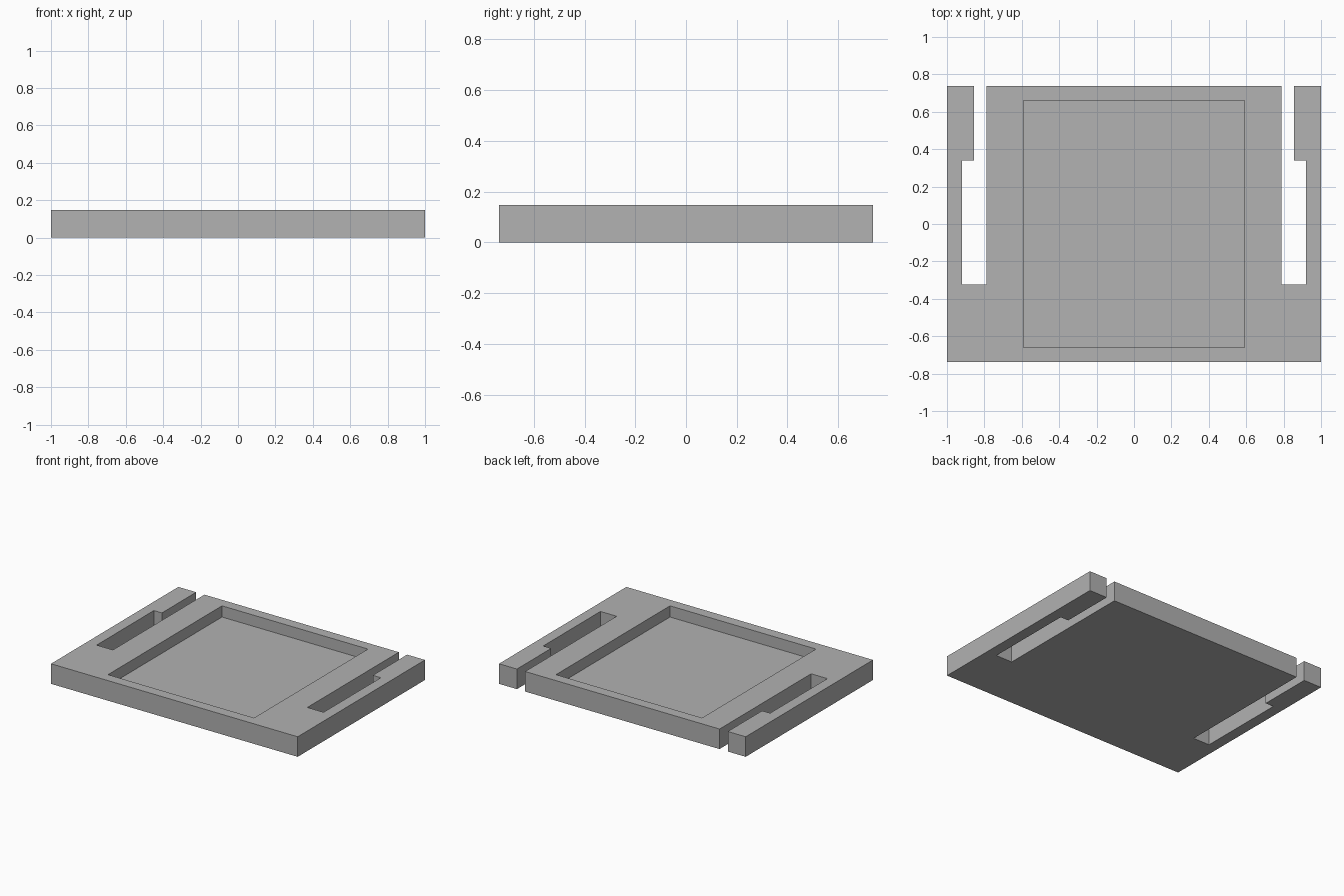
import bpy
import bmesh

# Overall dimensions
THICKNESS = 0.147
HALF_DEPTH = 0.737
POCKET_FLOOR = 0.065
POCKET_HALF = (0.592, 0.66)

if "Cube" in bpy.data.objects:
    bpy.data.objects.remove(bpy.data.objects["Cube"], do_unlink=True)

grey = bpy.data.materials.new("plain_grey")
grey.use_nodes = True
colour = (0.445, 0.445, 0.445, 1)
grey.diffuse_color = colour
grey.node_tree.nodes["Principled BSDF"].inputs["Base Color"].default_value = colour


def extruded(name, outline, bottom, top):
    """Solid prism from an outline in plan."""
    bm = bmesh.new()
    base = bm.faces.new([bm.verts.new((x, y, bottom)) for x, y in outline])
    made = bmesh.ops.extrude_face_region(bm, geom=[base])["geom"]
    raised = [v for v in made if isinstance(v, bmesh.types.BMVert)]
    bmesh.ops.translate(bm, verts=raised, vec=(0, 0, top - bottom))
    bmesh.ops.recalc_face_normals(bm, faces=bm.faces)
    mesh = bpy.data.meshes.new(name)
    bm.to_mesh(mesh)
    bm.free()
    mesh.materials.append(grey)
    obj = bpy.data.objects.new(name, mesh)
    bpy.context.collection.objects.link(obj)
    return obj


# Tray outline: left half with its stepped slot, then mirrored
half = [
    (1, -HALF_DEPTH), (1, HALF_DEPTH), (0.855, HALF_DEPTH),
    (0.855, 0.34), (0.92, 0.34), (0.92, -0.323),
    (0.788, -0.323), (0.788, HALF_DEPTH),
]
outline = half + [(-x, y) for x, y in reversed(half)]
tray = extruded("slotted_tray", outline, 0, THICKNESS)

# Shallow rectangular pocket in the top
px, py = POCKET_HALF
cutter = extruded("pocket_cutter", [(-px, -py), (px, -py), (px, py), (-px, py)],
                  POCKET_FLOOR, THICKNESS + 0.1)
cutter.hide_render = True
cutter.hide_viewport = True
cutter.display_type = 'WIRE'
cut = tray.modifiers.new("pocket", 'BOOLEAN')
cut.operation = 'DIFFERENCE'
cut.solver = 'EXACT'
cut.object = cutter
